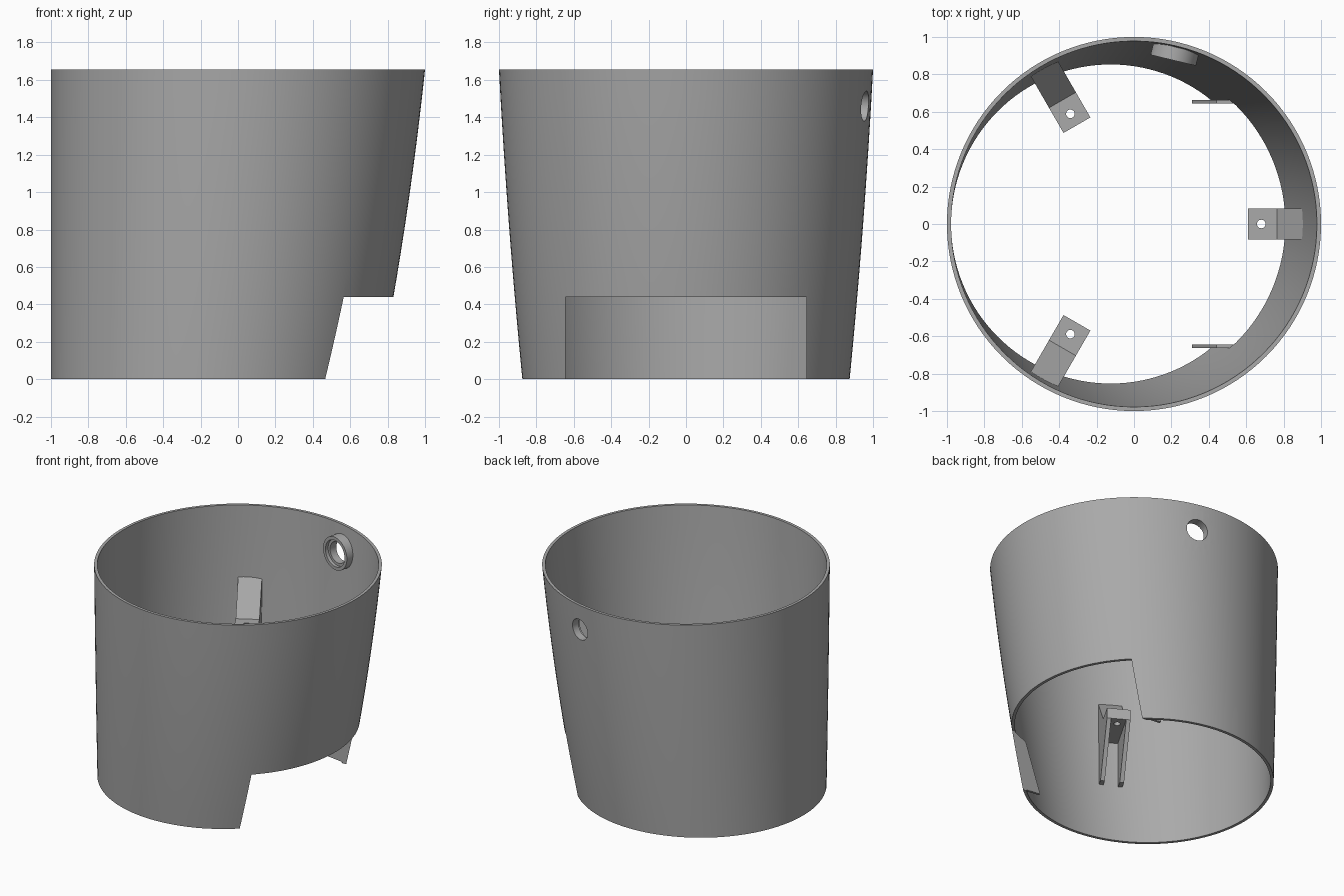
import bpy, bmesh
from math import sin, cos, pi, radians
from mathutils import Matrix

if "Cube" in bpy.data.objects:
    bpy.data.objects.remove(bpy.data.objects["Cube"])

HEIGHT, WALL, SEGMENTS, STEPS = 1.655, 0.022, 128, 12

grey = bpy.data.materials.new("plain grey")
grey.use_nodes = True
grey.diffuse_color = (0.4, 0.4, 0.4, 1)
grey.node_tree.nodes["Principled BSDF"].inputs["Base Color"].default_value = (0.4, 0.4, 0.4, 1)


def finish(name, bm):
    bmesh.ops.recalc_face_normals(bm, faces=bm.faces[:])
    mesh = bpy.data.meshes.new(name)
    bm.to_mesh(mesh)
    bm.free()
    mesh.materials.append(grey)
    obj = bpy.data.objects.new(name, mesh)
    bpy.context.collection.objects.link(obj)
    return obj


def boolean(obj, tool, operation, keep=False):
    mod = obj.modifiers.new("boolean", 'BOOLEAN')
    mod.operation, mod.object, mod.solver = operation, tool, 'EXACT'
    bpy.context.view_layer.objects.active = obj
    bpy.ops.object.modifier_apply(modifier=mod.name)
    if not keep:
        bpy.data.objects.remove(tool)


def ring(bm, z, inset):
    # Rings share a vertical line at x = -1, so the far side leans outward
    t = z / HEIGHT
    radius = 0.875 + 0.125 * (1.3 * t - 0.3 * t * t)
    r = radius - inset
    return [bm.verts.new((radius - 1 + r * cos(2 * pi * i / SEGMENTS),
                          r * sin(2 * pi * i / SEGMENTS), z)) for i in range(SEGMENTS)]


def bridge(bm, a, b):
    for i in range(SEGMENTS):
        j = (i + 1) % SEGMENTS
        bm.faces.new((a[i], a[j], b[j], b[i]))


def prism(name, outline, y0, y1):
    # Extrude an outline in x and z along y
    bm = bmesh.new()
    face = bm.faces.new([bm.verts.new((x, y0, z)) for x, z in outline])
    new = bmesh.ops.extrude_face_region(bm, geom=[face])["geom"]
    bmesh.ops.translate(bm, vec=(0, y1 - y0, 0),
                        verts=[v for v in new if isinstance(v, bmesh.types.BMVert)])
    return finish(name, bm)


def port_cylinder(name, r_in, r_out, start, end):
    # Cylinder or cone along the axis of the wall port
    bm = bmesh.new()
    bmesh.ops.create_cone(bm, cap_ends=True, segments=48, radius1=r_in, radius2=r_out,
                          depth=end - start)
    bm.transform(Matrix.Translation((0, 0, 1.46)) @ Matrix.Rotation(radians(76.5), 4, 'Z')
                 @ Matrix.Translation(((start + end) / 2, 0, 0))
                 @ Matrix.Rotation(pi / 2, 4, 'Y'))
    return finish(name, bm)


heights = [HEIGHT * i / STEPS for i in range(STEPS + 1)]

# Hollow leaning shell
bm = bmesh.new()
loop = [ring(bm, z, 0) for z in heights] + [ring(bm, z, WALL) for z in reversed(heights)]
for k, lower in enumerate(loop):
    bridge(bm, lower, loop[(k + 1) % len(loop)])
shell = finish("shell", bm)

# Solid core used to trim parts to the wall
bm = bmesh.new()
loop = [ring(bm, z, WALL * 0.6) for z in heights]
for a, b in zip(loop, loop[1:]):
    bridge(bm, a, b)
bm.faces.new(loop[0])
bm.faces.new(loop[-1])
core = finish("trim_core", bm)
core.hide_render = True

# Lower opening
boolean(shell, prism("opening_cutter", [(0.1, -1), (2, -1), (2, 0.44), (0.1, 0.44)],
                     -0.645, 0.645), 'DIFFERENCE')

# Port with inner boss, stepped bore and outer countersink
boolean(shell, port_cylinder("port_boss", 0.125, 0.125, 0.9, 0.972), 'UNION')
boolean(shell, port_cylinder("bore", 0.08, 0.08, 0.8, 1.1), 'DIFFERENCE')
boolean(shell, port_cylinder("inner_step", 0.1, 0.1, 0.85, 0.925), 'DIFFERENCE')
boolean(shell, port_cylinder("countersink", 0.08, 0.17, 0.94, 1.01), 'DIFFERENCE')
parts = [shell]

# Stiffening ribs beside the opening
for side, y0, y1 in (("left", 0.645, 0.663), ("right", -0.663, -0.645)):
    rib = prism(side + "_edge_rib",
                [(0.31, 0.02), (0.5, 0.003), (0.6, 0.438), (0.55, 0.438), (0.44, 0.39)], y0, y1)
    boolean(rib, core, 'INTERSECT', keep=True)
    parts.append(rib)

# Three mounting brackets: drilled shelf, sloped top and two gussets
for n in range(3):
    bracket = prism(f"bracket_{n + 1}",
                    [(0.61, 0.8), (1.1, 0.8), (1.1, 1.275), (0.765, 0.88), (0.61, 0.88)],
                    -0.083, 0.083)
    bm = bmesh.new()
    bmesh.ops.create_cone(bm, cap_ends=True, segments=24, radius1=0.023, radius2=0.023, depth=1)
    bm.transform(Matrix.Translation((0.68, 0, 0.85)))
    boolean(bracket, finish("screw_hole", bm), 'DIFFERENCE')
    pieces = [bracket]
    for y in (-0.083, 0.053):
        pieces.append(prism(f"gusset_{n + 1}", [(0.61, 0.8), (0.87, 0.445), (1.1, 0.445), (1.1, 0.8)],
                            y, y + 0.03))
    for piece in pieces:
        piece.data.transform(Matrix.Rotation(n * 2 * pi / 3, 4, 'Z'))
        boolean(piece, core, 'INTERSECT', keep=True)
    parts += pieces

bpy.data.objects.remove(core)

# Smooth curved walls, crisp edges
bpy.ops.object.select_all(action='DESELECT')
for obj in parts:
    obj.select_set(True)
bpy.context.view_layer.objects.active = shell
bpy.ops.object.shade_smooth_by_angle(angle=radians(30))
